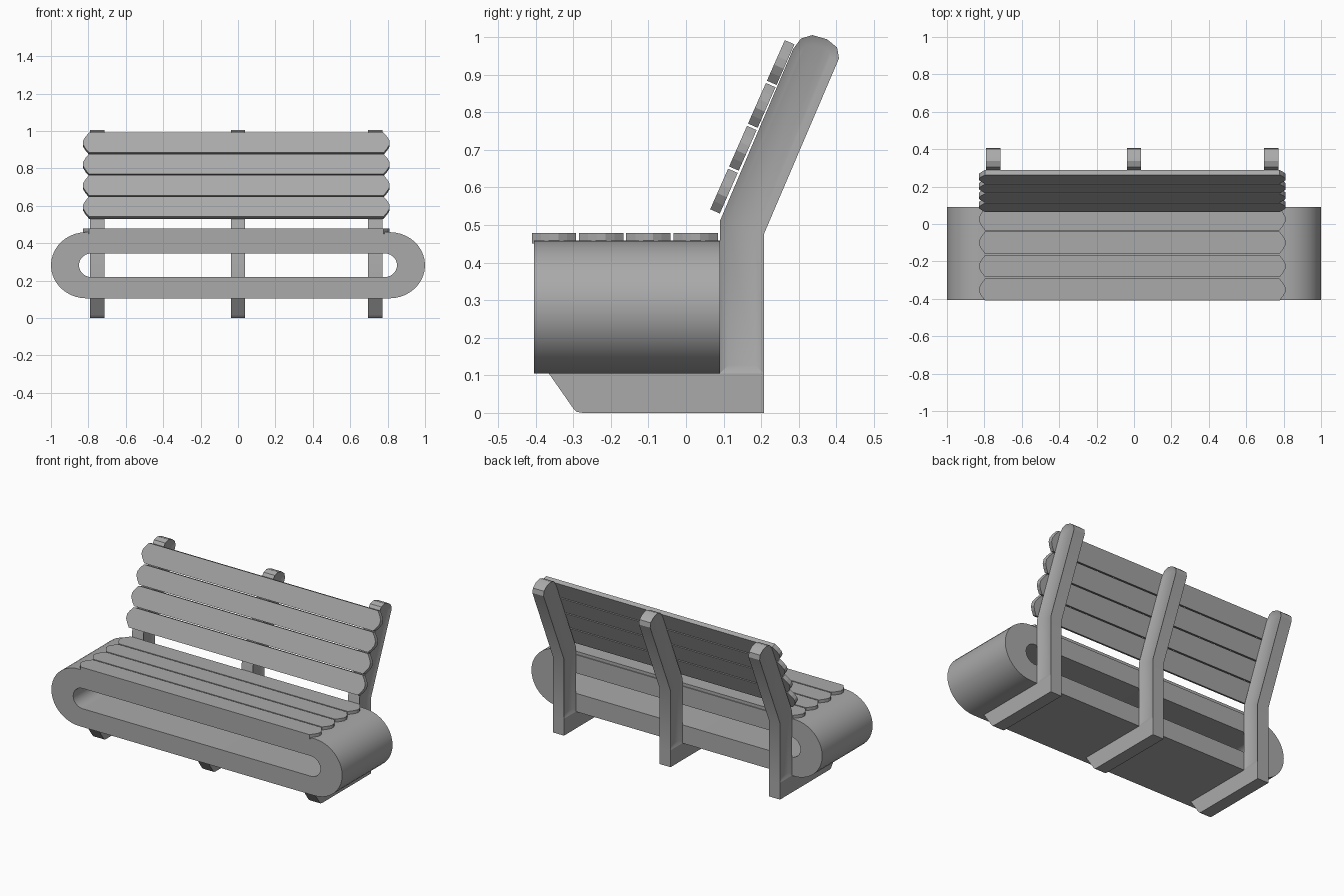
import bpy, bmesh, math
from mathutils import Matrix, Vector

cube = bpy.data.objects.get("Cube")
if cube:
    bpy.data.objects.remove(cube, do_unlink=True)

grey = bpy.data.materials.new("stone_grey")
grey.use_nodes = True
colour = (0.4, 0.4, 0.4, 1)
grey.diffuse_color = colour
grey.node_tree.nodes["Principled BSDF"].inputs["Base Color"].default_value = colour


def finish(name, bm, smooth=False):
    bmesh.ops.recalc_face_normals(bm, faces=bm.faces)
    mesh = bpy.data.meshes.new(name)
    bm.to_mesh(mesh)
    bm.free()
    mesh.materials.append(grey)
    obj = bpy.data.objects.new(name, mesh)
    bpy.context.collection.objects.link(obj)
    if smooth:
        bpy.ops.object.select_all(action='DESELECT')
        obj.select_set(True)
        bpy.context.view_layer.objects.active = obj
        bpy.ops.object.shade_smooth_by_angle(angle=math.radians(30))
    return obj


def prism(points, axis):
    """Extrude a closed outline of 3D points along axis; returns the mesh and both caps."""
    bm = bmesh.new()
    a = [bm.verts.new(p) for p in points]
    b = [bm.verts.new(Vector(p) + Vector(axis)) for p in points]
    caps = [bm.faces.new(a), bm.faces.new(b)]
    for i in range(len(a)):
        j = (i + 1) % len(a)
        bm.faces.new((a[i], a[j], b[j], b[i]))
    bmesh.ops.recalc_face_normals(bm, faces=bm.faces)
    return bm, caps


# Looped seat base: a hollow band with rounded ends
def stadium(straight, rx, rz, y, n=20):
    pts = []
    for side, start in ((1, -90), (-1, 90)):
        for i in range(n + 1):
            t = math.radians(start + 180 * i / n)
            pts.append((side * straight + rx * math.cos(t), y, 0.282 + rz * math.sin(t)))
    return pts


bm = bmesh.new()
loops = [[bm.verts.new(p) for p in stadium(*args)] for args in (
    (0.81, 0.19, 0.177, -0.405), (0.81, 0.19, 0.177, 0.09),
    (0.785, 0.065, 0.063, 0.09), (0.785, 0.065, 0.063, -0.405))]
for k in range(4):
    p, q = loops[k], loops[(k + 1) % 4]
    for i in range(len(p)):
        j = (i + 1) % len(p)
        bm.faces.new((p[i], p[j], q[j], q[i]))
finish("seat_loop", bm, True)


# Slats: boards with chamfered, slightly rounded ends
def slat(name, centre, tilt, thickness):
    half = [(0.787, -0.059), (0.806, -0.035), (0.819, -0.012),
            (0.819, 0.012), (0.806, 0.035), (0.787, 0.059)]
    outline = half + [(-x, -y) for x, y in half]
    bm, _ = prism([(x, y, -thickness / 2) for x, y in outline], (0, 0, thickness))
    bm.transform(Matrix.Translation(centre) @ Matrix.Rotation(tilt, 4, 'X'))
    finish(name, bm)


for i in range(4):
    slat(f"seat_slat_{i + 1}", (-0.009, -0.351 + 0.1255 * i, 0.464), 0, 0.028)
    slat(f"back_slat_{i + 1}", (-0.009, 0.101 + 0.0503 * i, 0.59 + 0.114 * i),
         math.radians(66.2), 0.028)

# Supports: foot under the loop, leaning upright with recessed side panels
foot = [(-0.365, 0.105), (-0.3, 0.012), (-0.291, 0.003), (-0.275, 0),
        (0.207, 0), (0.207, 0.105)]
upright = [(0.09, 0.105), (0.207, 0.105), (0.207, 0.475), (0.407, 0.943), (0.402, 0.972),
           (0.375, 0.994), (0.336, 1.005), (0.306, 0.996), (0.285, 0.968), (0.09, 0.51)]
width = 0.077
for side, x in (("right", -0.753), ("middle", 0), ("left", 0.733)):
    left = x - width / 2
    bm, _ = prism([(left, y, z) for y, z in foot], (width, 0, 0))
    finish(side + "_foot", bm)
    bm, caps = prism([(left, y, z) for y, z in upright], (width, 0, 0))
    for cap in caps:
        bmesh.ops.inset_region(bm, faces=[cap], thickness=0.022, use_even_offset=True)
        bmesh.ops.translate(bm, verts=cap.verts, vec=-cap.normal * 0.01)
    finish(side + "_upright", bm, True)
